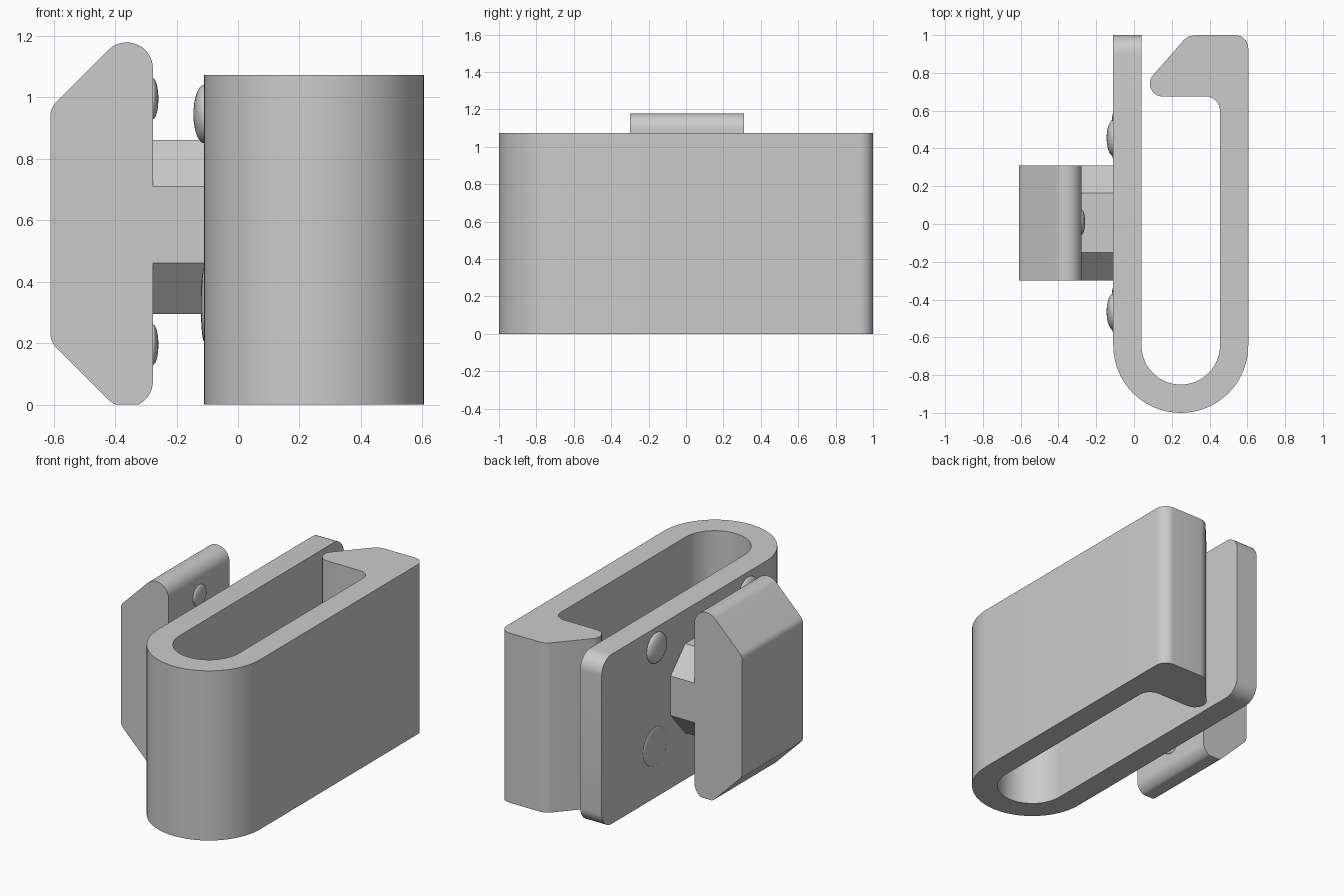
import bpy, bmesh
from math import pi, cos, sin, tan
from mathutils import Vector, Matrix

cube = bpy.data.objects.get("Cube")
if cube:
    bpy.data.objects.remove(cube, do_unlink=True)

grey = bpy.data.materials.new("plain grey")
grey.use_nodes = True
grey.diffuse_color = (0.6, 0.6, 0.6, 1)
grey.node_tree.nodes["Principled BSDF"].inputs["Base Color"].default_value = (0.6, 0.6, 0.6, 1)


def rounded(corners, steps=10):
    """Outline from (u, v, radius) corners, each replaced by a tangent arc."""
    out = []
    for i, (u, v, r) in enumerate(corners):
        p = Vector((u, v))
        if r == 0:
            out.append(p)
            continue
        a = (Vector(corners[i - 1][:2]) - p).normalized()
        b = (Vector(corners[(i + 1) % len(corners)][:2]) - p).normalized()
        half = a.angle(b) / 2
        centre = p + (a + b).normalized() * (r / sin(half))
        start = p + a * (r / tan(half)) - centre
        sweep = start.angle_signed(p + b * (r / tan(half)) - centre)
        for k in range(steps + 1):
            out.append(centre + Matrix.Rotation(-sweep * k / steps, 2) @ start)
    return out


def finish(bm, name, angle=30):
    bmesh.ops.recalc_face_normals(bm, faces=bm.faces[:])
    mesh = bpy.data.meshes.new(name)
    bm.to_mesh(mesh)
    bm.free()
    mesh.materials.append(grey)
    obj = bpy.data.objects.new(name, mesh)
    bpy.context.collection.objects.link(obj)
    bpy.ops.object.select_all(action='DESELECT')
    obj.select_set(True)
    bpy.context.view_layer.objects.active = obj
    bpy.ops.object.shade_smooth_by_angle(angle=angle * pi / 180)
    return obj


def prism(outline, place, lo, hi):
    """Extrude an outline between lo and hi; place maps (u, v, w) to x, y, z."""
    bm = bmesh.new()
    face = bm.faces.new([bm.verts.new(place(p[0], p[1], lo)) for p in outline])
    moved = bmesh.ops.extrude_face_region(bm, geom=[face])["geom"]
    shift = Vector(place(0, 0, hi)) - Vector(place(0, 0, lo))
    bmesh.ops.translate(bm, vec=shift, verts=[g for g in moved if isinstance(g, bmesh.types.BMVert)])
    return bm


# Clip body: flat back wall, round bend, outer arm and hooked lip
HEIGHT = 1.073
BEND = Vector((0.2475, -0.6425))


def bend(radius, start, end, steps=40):
    angles = [start + (end - start) * k / steps for k in range(steps + 1)]
    return [BEND + radius * Vector((cos(a), sin(a))) for a in angles]


lip = rounded([(0.605, -0.64, 0), (0.605, 1, 0.07), (0.29, 1, 0.09), (0.0, 0.71, 0)])[1:-1]
tip = rounded([(0.29, 1, 0), (0.0, 0.675, 0.068), (0.455, 0.675, 0.075), (0.455, -0.64, 0)])[1:-1]
outline = ([Vector((-0.11, 1))] + bend(0.3575, pi, 2 * pi) + lip + tip
           + bend(0.2075, 0, -pi) + [Vector((0.04, 1))])
bm = prism(outline, lambda u, v, w: (u, v, w), 0, HEIGHT)
wall_corners = [e for e in bm.edges if all(v.co.y > 0.999 and v.co.x < 0.05 for v in e.verts)
                and abs(e.verts[0].co.z - e.verts[1].co.z) < 0.01]
bmesh.ops.bevel(bm, geom=wall_corners, offset=0.1, segments=10, profile=0.5, affect='EDGES')
finish(bm, "clip_body")

# Slider block behind the wall, with a flat foot
MIDDLE = 0.585
top_half = [(-0.61, 0.965, 0.06), (-0.397, 1.178, 0.083), (-0.277, 1.178, 0.083)]
bottom_half = [(u, 2 * MIDDLE - v, r) for u, v, r in reversed(top_half)]
block = [(p.x, max(p.y, 0)) for p in rounded(top_half + bottom_half)]
finish(prism(block, lambda u, v, w: (u, w, v), -0.3, 0.31), "slider_block")

# Eight-sided neck joining block and wall
neck = [(-0.3, 0.46), (-0.15, 0.295), (0.165, 0.295), (0.31, 0.46),
        (0.31, 0.71), (0.165, 0.86), (-0.15, 0.86), (-0.3, 0.71)]
finish(prism(neck, lambda u, v, w: (w, u, v), -0.29, -0.1), "neck")


# Shallow domes on the wall and on the inner side of the block
def dome(name, x, y, z, radius, depth):
    bm = bmesh.new()
    bmesh.ops.create_uvsphere(bm, u_segments=32, v_segments=20, radius=1)
    bmesh.ops.transform(bm, verts=bm.verts[:], matrix=Matrix.Translation((x, y, z))
                        @ Matrix.Diagonal((depth, radius, radius, 1)))
    finish(bm, name, 60)


for side, y in (("left", -0.465), ("right", 0.455)):
    dome("upper_wall_bump_" + side, -0.11, y, 0.945, 0.095, 0.035)
    dome("lower_wall_bump_" + side, -0.11, y + 0.01, 0.325, 0.12, 0.011)
for level, z in (("upper", 0.995), ("lower", 0.195)):
    dome(level + "_block_bump", -0.277, 0.01, z, 0.066, 0.018)
